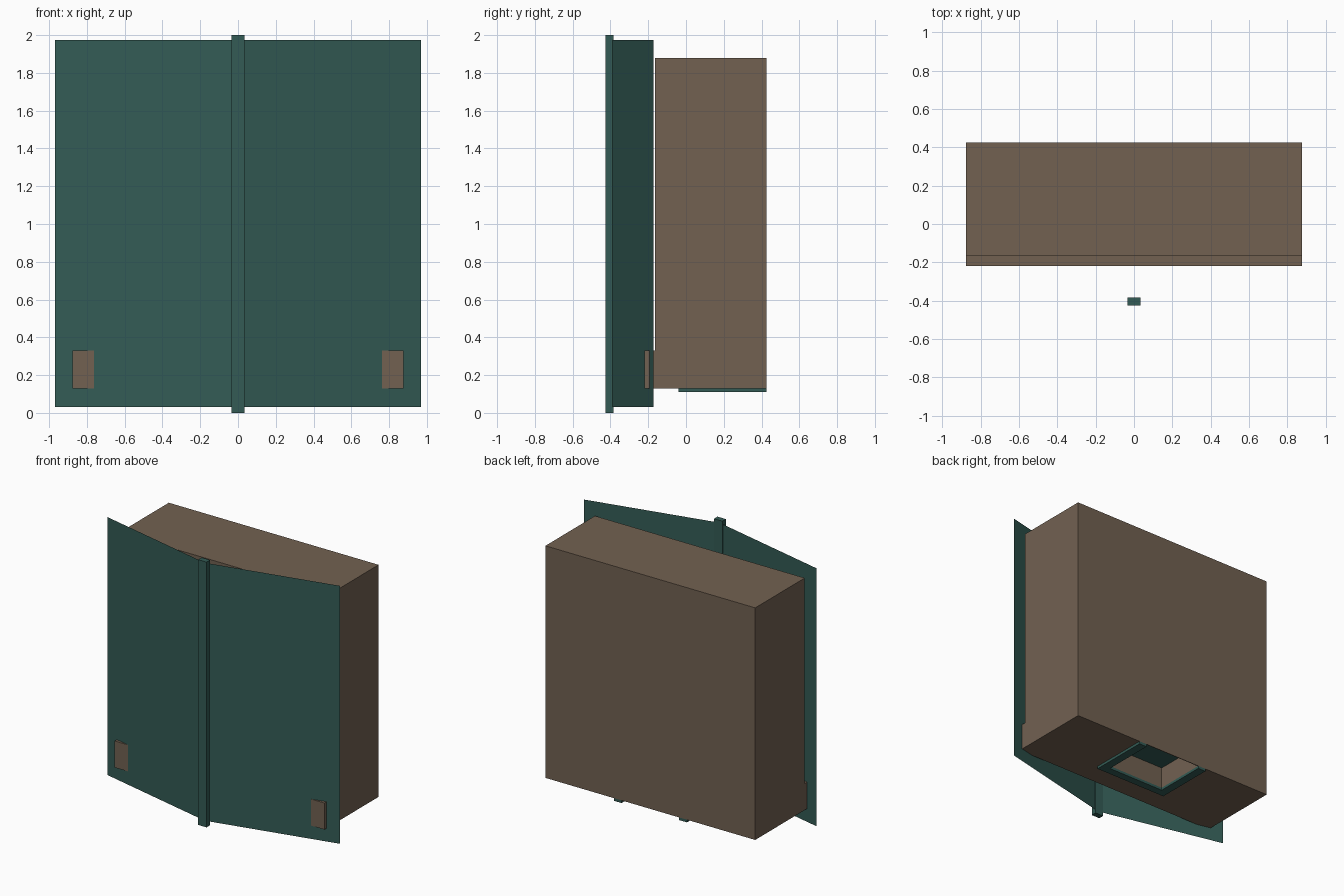
import bpy

if "Cube" in bpy.data.objects:
    bpy.data.objects.remove(bpy.data.objects["Cube"])


def material(name, rgb):
    m = bpy.data.materials.new(name)
    m.diffuse_color = (*rgb, 1)
    m.use_nodes = True
    m.node_tree.nodes["Principled BSDF"].inputs["Base Color"].default_value = m.diffuse_color
    return m


GREEN = material("dark_green", (0.033, 0.105, 0.09))
BROWN = material("brown", (0.168, 0.12, 0.083))


def mesh_object(name, verts, faces, mat):
    me = bpy.data.meshes.new(name)
    me.from_pydata(verts, [], faces)
    me.materials.append(mat)
    ob = bpy.data.objects.new(name, me)
    bpy.context.collection.objects.link(ob)
    return ob


def prism(name, profile, x0, x1, mat):
    """Extrude a counter-clockwise (y, z) profile along x."""
    n = len(profile)
    verts = [(x, y, z) for x in (x0, x1) for y, z in profile]
    faces = [tuple(reversed(range(n))), tuple(range(n, 2 * n))]
    faces += [(i, (i + 1) % n, n + (i + 1) % n, n + i) for i in range(n)]
    return mesh_object(name, verts, faces, mat)


def block(name, x0, x1, y0, y1, z0, z1, mat):
    return prism(name, [(y0, z0), (y1, z0), (y1, z1), (y0, z1)], x0, x1, mat)


# Cabinet body with a low step along the front
body = prism("cabinet_body",
             [(-0.22, 0.13), (0.425, 0.13), (0.425, 1.88),
              (-0.165, 1.88), (-0.165, 0.33), (-0.22, 0.33)],
             -0.875, 0.875, BROWN)

# Recess cut into the underside
cutter = block("recess_cutter", -0.24, 0.24, 0.02, 0.42, 0.05, 0.295, BROWN)
cutter.hide_render = True
cut = body.modifiers.new("recess", 'BOOLEAN')
cut.operation = 'DIFFERENCE'
cut.solver = 'EXACT'
cut.object = cutter
bpy.context.view_layer.objects.active = body
bpy.ops.object.modifier_apply(modifier=cut.name)
bpy.data.objects.remove(cutter)

# Green ceiling of the recess
mesh_object("recess_ceiling",
            [(-0.24, 0.02, 0.292), (-0.24, 0.42, 0.292),
             (0.24, 0.42, 0.292), (0.24, 0.02, 0.292)],
            [(0, 1, 2, 3)], GREEN)

# U-shaped frame around the recess: two side rails and a front rail
for side, x0, x1 in (("left", -0.305, -0.24), ("right", 0.24, 0.305)):
    block(f"frame_rail_{side}", x0, x1, -0.04, 0.425, 0.11, 0.13, GREEN)
block("frame_rail_front", -0.24, 0.24, -0.04, 0.02, 0.11, 0.13, GREEN)

# Thin angled front panels meeting behind the post
for side, s in (("left", -1), ("right", 1)):
    quad = [(0, -0.396, 0.03), (s * 0.97, -0.172, 0.03),
            (s * 0.97, -0.172, 1.975), (0, -0.396, 1.975)]
    mesh_object(f"front_panel_{side}", quad,
                [(0, 1, 2, 3) if s > 0 else (3, 2, 1, 0)], GREEN)

# Central post
block("center_post", -0.035, 0.035, -0.425, -0.383, 0, 2, GREEN)
